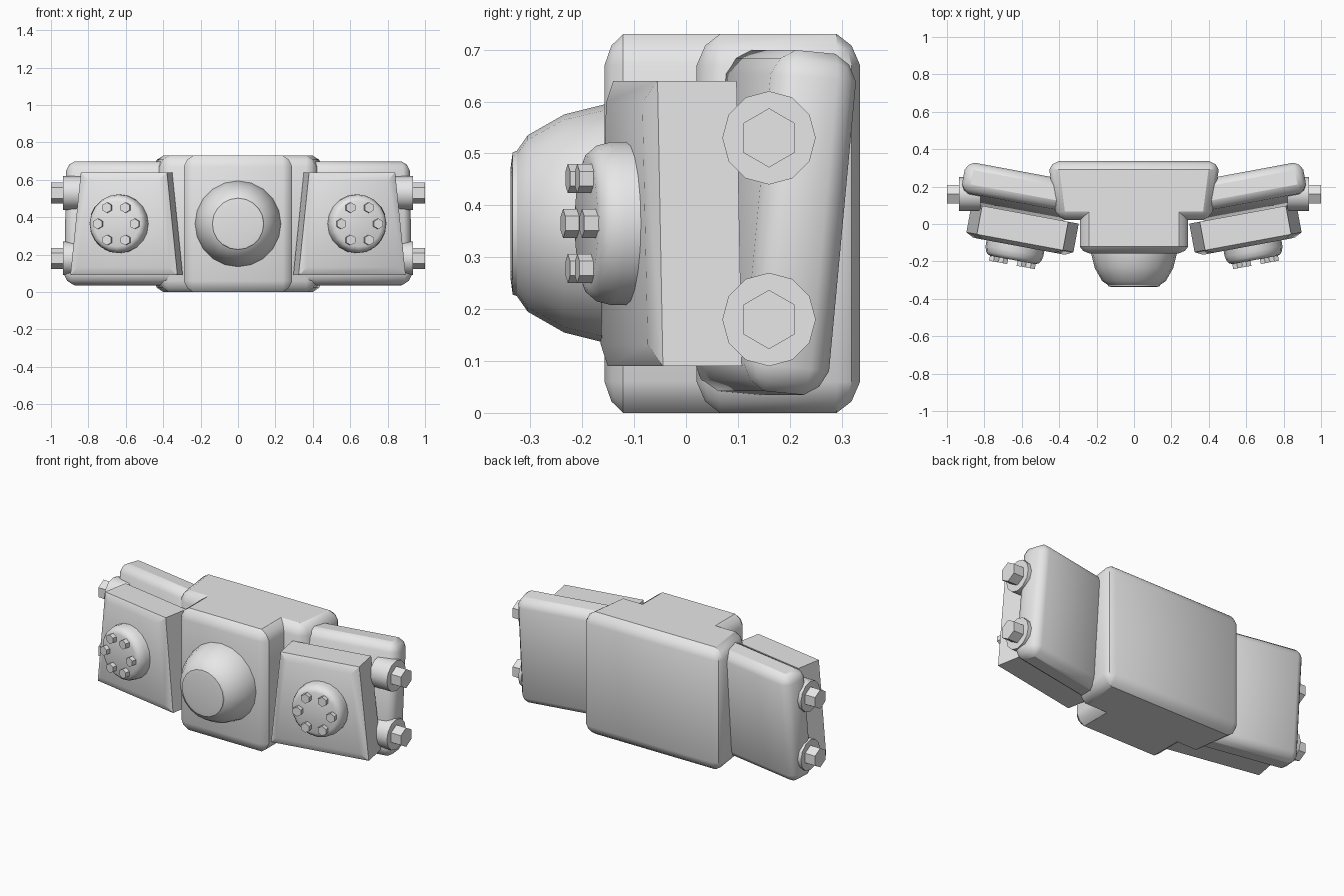
import bpy, bmesh, math
from mathutils import Matrix, Vector

if "Cube" in bpy.data.objects:
    bpy.data.objects.remove(bpy.data.objects["Cube"])

grey = bpy.data.materials.new("light_grey")
grey.use_nodes = True
grey.diffuse_color = (0.8, 0.8, 0.8, 1)
grey.node_tree.nodes["Principled BSDF"].inputs["Base Color"].default_value = (0.8, 0.8, 0.8, 1)


def finish(name, bm, mirrored=False):
    bmesh.ops.recalc_face_normals(bm, faces=bm.faces)
    mesh = bpy.data.meshes.new(name)
    bm.to_mesh(mesh)
    bm.free()
    mesh.materials.append(grey)
    obj = bpy.data.objects.new(name, mesh)
    bpy.context.collection.objects.link(obj)
    bpy.ops.object.select_all(action="DESELECT")
    obj.select_set(True)
    bpy.context.view_layer.objects.active = obj
    bpy.ops.object.shade_smooth_by_angle(angle=math.radians(32))
    if mirrored:
        obj.modifiers.new("mirror", "MIRROR").use_mirror_merge = False
    return obj


def rounded_box(size, bevel):
    """Box whose bevel width differs along each axis."""
    bm = bmesh.new()
    bmesh.ops.create_cube(bm, size=1)
    bmesh.ops.scale(bm, vec=[s / b for s, b in zip(size, bevel)], verts=bm.verts)
    bmesh.ops.bevel(bm, geom=bm.edges[:], offset=1, segments=2, profile=0.4, affect="EDGES")
    bmesh.ops.scale(bm, vec=bevel, verts=bm.verts)
    return bm


def skin(bm, loops):
    """Join closed loops of equal length and cap both ends."""
    rings = [[bm.verts.new(p) for p in loop] for loop in loops]
    n = len(rings[0])
    for a, b in zip(rings, rings[1:]):
        for i in range(n):
            j = (i + 1) % n
            bm.faces.new((a[i], a[j], b[j], b[i]))
    bm.faces.new(rings[0])
    bm.faces.new(rings[-1])


def lathe(bm, profile, sides, matrix):
    """Turn (radius, height) points around the local -y axis."""
    loops = []
    for r, h in profile:
        angles = [math.tau * i / sides for i in range(sides)]
        loops.append([matrix @ Vector((r * math.sin(a), -h, r * math.cos(a))) for a in angles])
    skin(bm, loops)


# Central body: wide rear block, slightly narrower towards the front
bm = rounded_box((0.914, 0.315, 0.73), (0.055, 0.045, 0.06))
for v in bm.verts:
    v.co.x *= 0.955 + 0.32 * v.co.y
bmesh.ops.translate(bm, vec=(0, 0.178, 0.365), verts=bm.verts)
finish("rear_block", bm)

bm = rounded_box((0.58, 0.4, 0.73), (0.05, 0.036, 0.06))
bmesh.ops.translate(bm, vec=(0, 0.043, 0.365), verts=bm.verts)
finish("front_block", bm)

# Central dome with a raised cap
bm = bmesh.new()
lathe(bm, [(0.23, 0.1), (0.23, 0.155), (0.21, 0.235), (0.17, 0.305), (0.14, 0.326),
           (0.137, 0.334), (0.108, 0.338)], 20, Matrix.Translation((0, 0, 0.365)))
finish("front_dome", bm)

# Swept and tilted side arms
turn = Matrix.Rotation(math.radians(10.5), 4, "Z")
bm = rounded_box((0.61, 0.168, 0.66), (0.045, 0.045, 0.05))
tilt = Matrix.Rotation(math.radians(-5.4), 4, "X")
bm.transform(Matrix.Translation((0.617, 0.172, 0.367)) @ turn @ tilt)
finish("side_arms", bm, True)

# Tapered front plates with a chamfered face
frame = Matrix.Translation((0.61, -0.0975, 0)) @ turn


def plate_loop(y, inset):
    low, high = 0.09 + inset, 0.64 - inset
    top, bottom = 0.234 - inset, 0.291 - inset
    corners = [(-bottom, low), (bottom, low), (top, high), (-top, high)]
    return [frame @ Vector((x, y, z)) for x, z in corners]


bm = bmesh.new()
skin(bm, [plate_loop(0.155, 0), plate_loop(0, 0), plate_loop(-0.022, 0.042)])
finish("side_plates", bm, True)

# Round covers on the plates, each with a ring of hex bolts
hub = frame @ Matrix.Translation((0.02, 0, 0.365))
bm = bmesh.new()
lathe(bm, [(0.157, 0), (0.157, 0.052), (0.15, 0.08), (0.138, 0.094), (0.122, 0.1)], 20, hub)
finish("round_covers", bm, True)

bm = bmesh.new()
for i in range(6):
    a = math.tau * i / 6
    spot = Matrix.Translation((0.1 * math.cos(a), 0, 0.1 * math.sin(a)))
    lathe(bm, [(0.028, 0.09), (0.028, 0.127)], 6, hub @ spot)
finish("cover_bolts", bm, True)

# Washers and hex bolts on the outer ends
washers, bolts = bmesh.new(), bmesh.new()
for z in (0.18, 0.53):
    end = Matrix.Translation((0, 0.16, z)) @ Matrix.Rotation(math.pi / 2, 4, "Z")
    lathe(washers, [(0.09, 0.82), (0.09, 0.935)], 12, end)
    lathe(bolts, [(0.057, 0.92), (0.057, 1)], 6, end)
finish("end_washers", washers, True)
finish("end_bolts", bolts, True)
